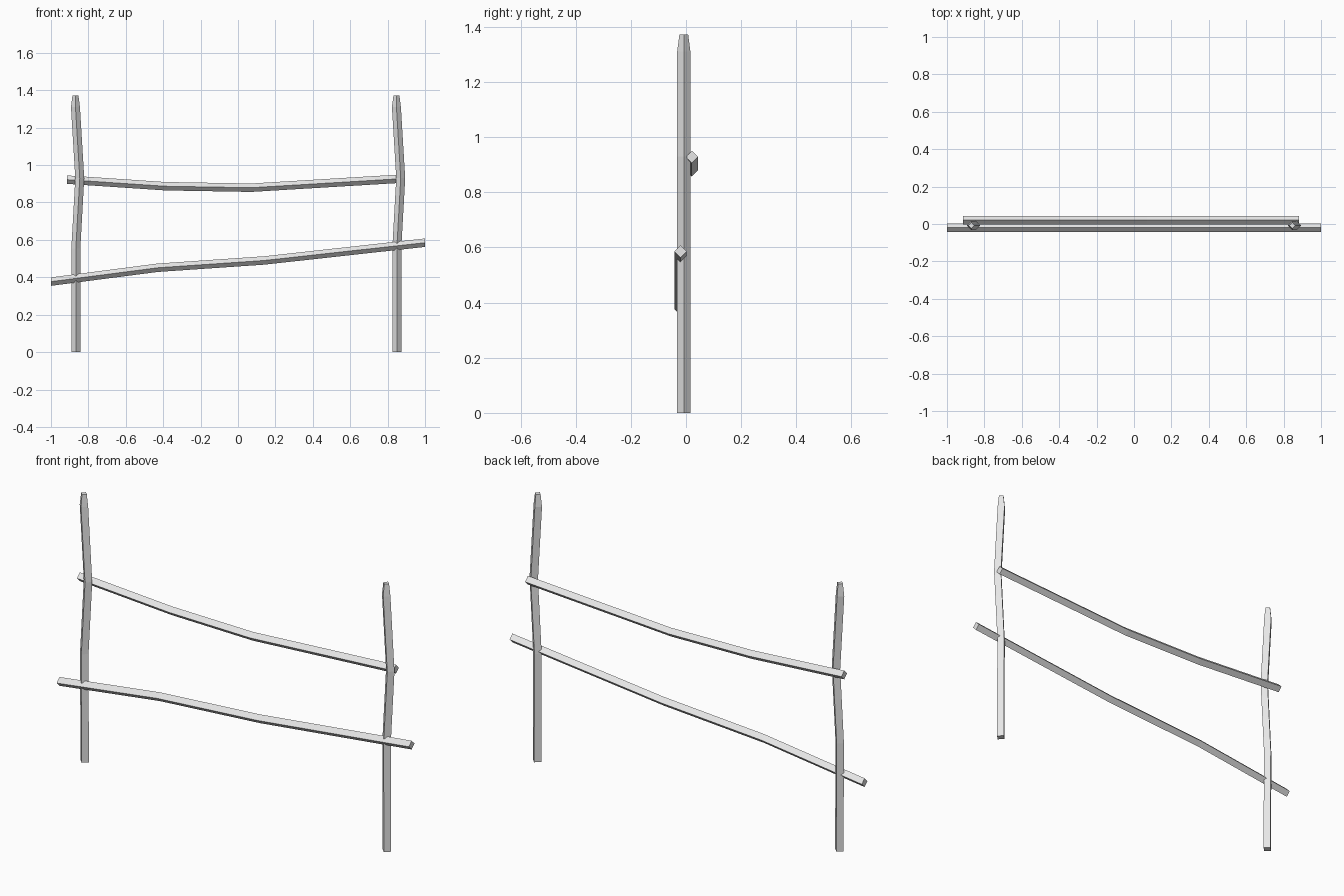
import bpy
import bmesh
from mathutils import Vector

cube = bpy.data.objects.get("Cube")
if cube:
    bpy.data.objects.remove(cube, do_unlink=True)

# Single plain grey
grey = bpy.data.materials.new("plain grey")
grey.use_nodes = True
grey.diffuse_color = (0.8, 0.8, 0.8, 1)
grey.node_tree.nodes["Principled BSDF"].inputs["Base Color"].default_value = (0.8, 0.8, 0.8, 1)


def diamond_beam(name, path, across):
    """Sweep a diamond section along (centre, half diagonal) stations."""
    bm = bmesh.new()
    y_axis = Vector((0, 1, 0))
    rings = []
    for centre, r in path:
        c = Vector(centre)
        rings.append([bm.verts.new(c + d * r) for d in (across, y_axis, -across, -y_axis)])
    for a, b in zip(rings, rings[1:]):
        for i in range(4):
            j = (i + 1) % 4
            bm.faces.new((a[i], a[j], b[j], b[i]))
    bm.faces.new(rings[0])
    bm.faces.new(rings[-1])
    bmesh.ops.recalc_face_normals(bm, faces=bm.faces)
    mesh = bpy.data.meshes.new(name)
    bm.to_mesh(mesh)
    bm.free()
    mesh.materials.append(grey)
    obj = bpy.data.objects.new(name, mesh)
    bpy.context.collection.objects.link(obj)
    return obj


# Crooked posts with tapered tips: bend offset, height, half diagonal
post_shape = [(0, 0, .024), (-.002, .555, .024), (.019, .93, .024),
              (-.004, 1.31, .024), (-.004, 1.372, .016)]
for name, x in (("right_post", -.865), ("left_post", .851)):
    diamond_beam(name, [((x + dx, -.008, z), r) for dx, z, r in post_shape],
                 Vector((1, 0, 0)))

# Bent rails: one in front of the posts, one behind
rails = {
    "lower_rail": (-.02, [(-1, .377), (-.43, .451), (.14, .49), (1, .585)]),
    "upper_rail": (.021, [(-.913, .922), (-.39, .887), (.07, .879), (.883, .928)]),
}
for name, (y, points) in rails.items():
    diamond_beam(name, [((x, y, z), .0225) for x, z in points], Vector((0, 0, 1)))
